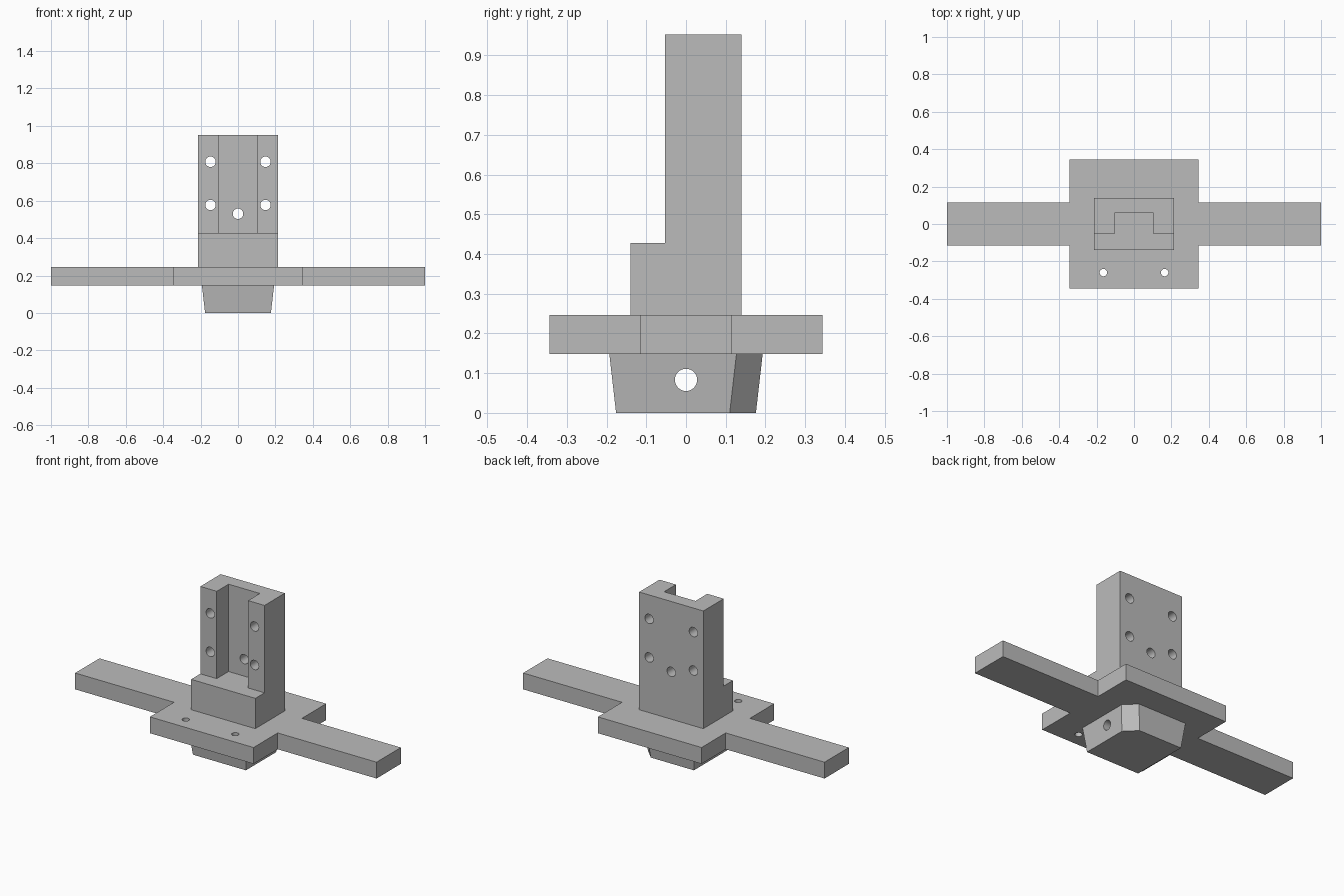
import bpy, bmesh, math
from mathutils import Vector, Matrix

if "Cube" in bpy.data.objects:
    bpy.data.objects.remove(bpy.data.objects["Cube"], do_unlink=True)

grey = bpy.data.materials.new("plain grey")
grey.use_nodes = True
GREY = (0.5, 0.5, 0.5, 1)
grey.diffuse_color = GREY
grey.node_tree.nodes["Principled BSDF"].inputs["Base Color"].default_value = GREY


def make_object(name, bm):
    bmesh.ops.recalc_face_normals(bm, faces=bm.faces)
    mesh = bpy.data.meshes.new(name)
    bm.to_mesh(mesh)
    bm.free()
    mesh.materials.append(grey)
    obj = bpy.data.objects.new(name, mesh)
    bpy.context.collection.objects.link(obj)
    return obj


def loft(name, lower, upper):
    """Solid between two matching outlines."""
    bm = bmesh.new()
    a = [bm.verts.new(p) for p in lower]
    b = [bm.verts.new(p) for p in upper]
    bm.faces.new(a)
    bm.faces.new(b)
    n = len(a)
    for i in range(n):
        j = (i + 1) % n
        bm.faces.new((a[i], a[j], b[j], b[i]))
    return make_object(name, bm)


def drill(centre, axis, radius):
    """Long round cutter along an axis."""
    bm = bmesh.new()
    turn = Vector((0, 0, 1)).rotation_difference(Vector(axis)).to_matrix().to_4x4()
    bmesh.ops.create_cone(bm, cap_ends=True, segments=32, radius1=radius, radius2=radius,
                          depth=0.8, matrix=Matrix.Translation(centre) @ turn)
    return make_object("drill_cutter", bm)


def cut(obj, cutters):
    bpy.ops.object.select_all(action='DESELECT')
    bpy.context.view_layer.objects.active = obj
    obj.select_set(True)
    for c in cutters:
        c.hide_render = True
        mod = obj.modifiers.new("cut", 'BOOLEAN')
        mod.operation = 'DIFFERENCE'
        mod.solver = 'EXACT'
        mod.object = c
        bpy.ops.object.modifier_apply(modifier=mod.name)
        bpy.data.objects.remove(c, do_unlink=True)
    bpy.ops.object.shade_smooth_by_angle(angle=math.radians(30))


PLATE_LOW, PLATE_TOP, STEP_TOP, TOP = 0.148, 0.246, 0.428, 0.952

# Cross-shaped plate with two long arms and two screw holes
P, A = 0.344, 0.115
quarter = [(1, -A), (1, A), (P, A), (P, P)]
outline = quarter + [(-x, -y) for x, y in ((P, -P), (P, -A), (1, -A), (1, A), (P, A), (P, P))]
outline += [(P, -P), (P, -A)]
plate = loft("cross_plate", [(x, y, PLATE_LOW) for x, y in outline],
             [(x, y, PLATE_TOP) for x, y in outline])
cut(plate, [drill((s * 0.164, -0.26, 0.2), (0, 0, 1), 0.02) for s in (-1, 1)])

# Upright bracket with a front step, a vertical channel and five bolt holes
W = 0.213
side = [(-0.14, PLATE_TOP), (0.14, PLATE_TOP), (0.14, TOP), (-0.053, TOP),
        (-0.053, STEP_TOP), (-0.14, STEP_TOP)]
bracket = loft("upright_bracket", [(-W, y, z) for y, z in side], [(W, y, z) for y, z in side])
C = 0.104
channel = [(-C, -0.3), (C, -0.3), (C, 0.059), (-C, 0.059)]
slot = loft("channel_cutter", [(x, y, STEP_TOP) for x, y in channel],
            [(x, y, TOP + 0.1) for x, y in channel])
holes = [(s * 0.147, z) for s in (-1, 1) for z in (0.577, 0.808)] + [(0, 0.53)]
cut(bracket, [slot] + [drill((x, 0, z), (0, 1, 0), 0.028) for x, z in holes])


# Tapered plug underneath, one corner chamfered, with a cross hole
def plug_outline(h, z):
    k = h - 0.066
    return [(-h, -h, z), (h, -h, z), (h, k, z), (k, h, z), (-h, h, z)]


plug = loft("tapered_plug", plug_outline(0.176, 0), plug_outline(0.193, PLATE_LOW))
cut(plug, [drill((0, 0, 0.083), (1, 0, 0), 0.028)])
